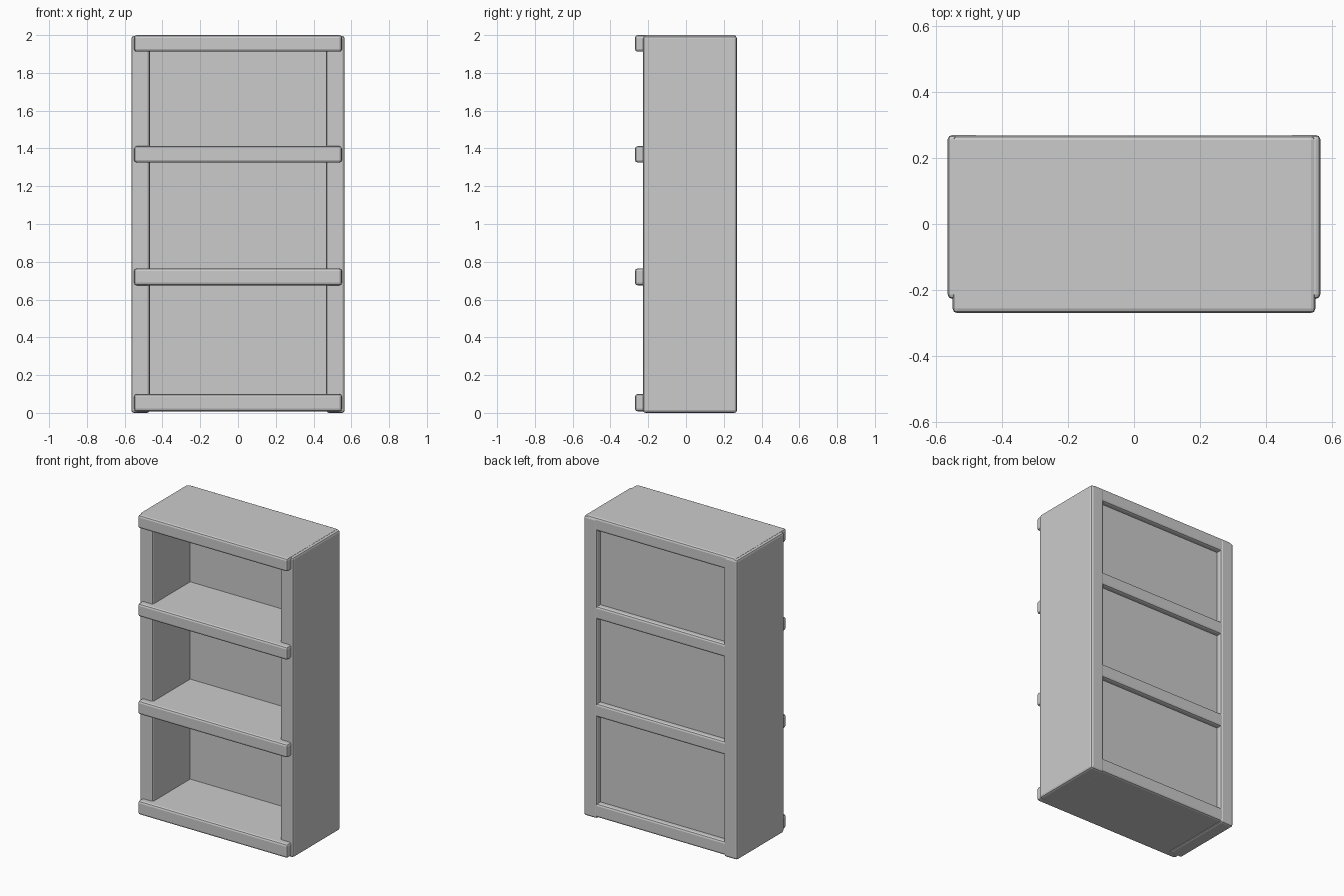
import bpy
import bmesh

cube = bpy.data.objects.get("Cube")
if cube:
    bpy.data.objects.remove(cube, do_unlink=True)

grey = bpy.data.materials.new("plain grey")
grey.use_nodes = True
colour = (0.6, 0.6, 0.6, 1)
grey.diffuse_color = colour
grey.node_tree.nodes["Principled BSDF"].inputs["Base Color"].default_value = colour


def box(name, low, high, bevel=0.0):
    """Box between two corners, with optionally softened edges."""
    mesh = bpy.data.meshes.new(name)
    bm = bmesh.new()
    bmesh.ops.create_cube(bm, size=1)
    for v in bm.verts:
        v.co = [(a + b) / 2 + c * (b - a) for a, b, c in zip(low, high, v.co)]
    bm.to_mesh(mesh)
    bm.free()
    mesh.materials.append(grey)
    obj = bpy.data.objects.new(name, mesh)
    bpy.context.collection.objects.link(obj)
    if bevel:
        mod = obj.modifiers.new("soft edges", 'BEVEL')
        mod.width = bevel
        mod.segments = 2
    return obj


# Upright sides
for name, s in (("left_side", 1), ("right_side", -1)):
    xs = sorted((s * 0.467, s * 0.565))
    box(name, (xs[0], -0.227, 0), (xs[1], 0.27, 1.995), 0.014)

# Shelves, with front edges standing proud of the sides
shelves = {
    "bottom_shelf": (0.008, 0.1),
    "lower_shelf": (0.675, 0.765),
    "upper_shelf": (1.325, 1.412),
    "top_shelf": (1.912, 2.0),
}
for name, (z0, z1) in shelves.items():
    box(name, (-0.55, -0.27, z0), (0.55, 0.268, z1), 0.014)

# Back panel, set in from the rear
box("back_panel", (-0.5, 0.165, 0.05), (0.5, 0.232, 1.95))
